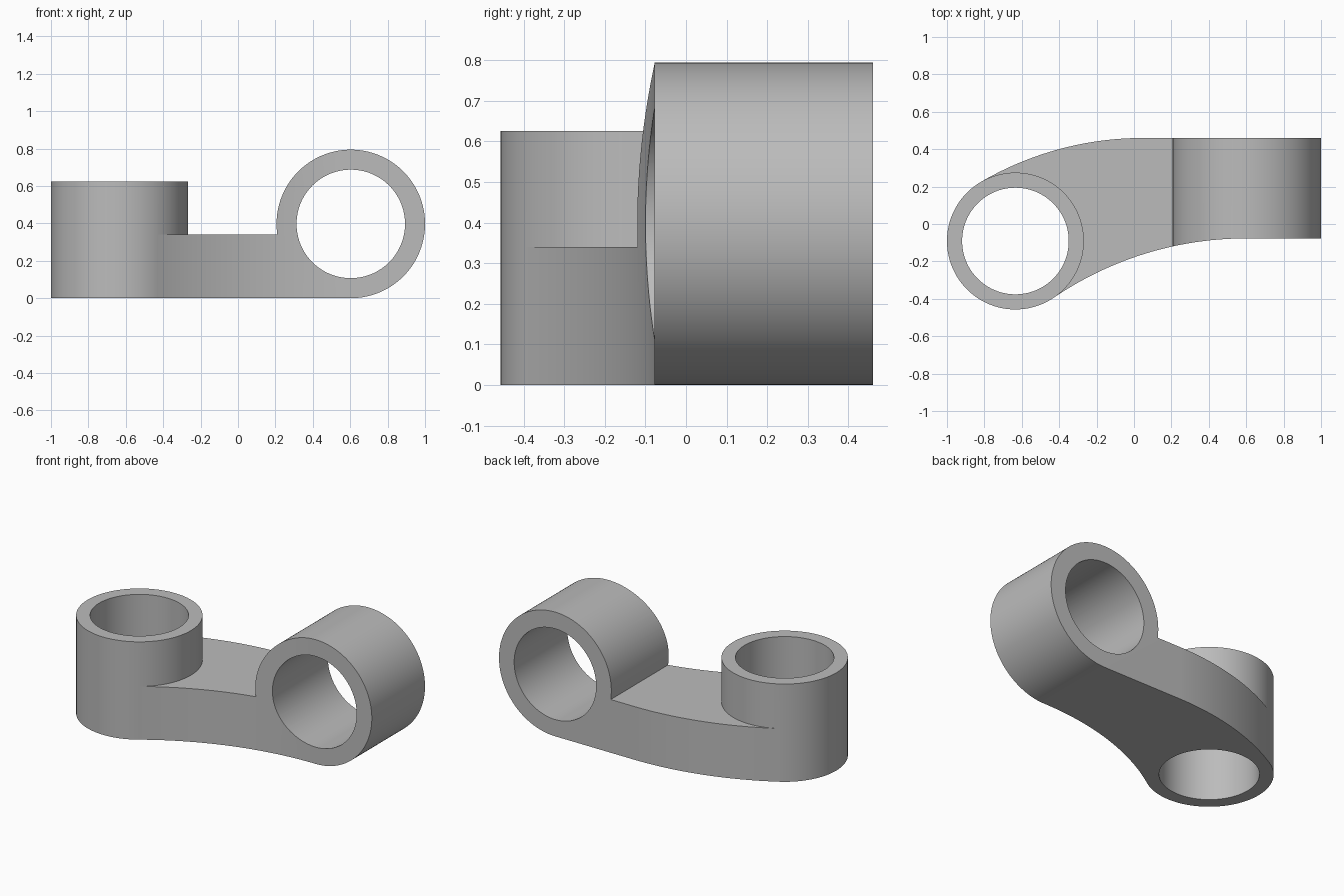
import bpy, bmesh
from math import sin, cos, pi, atan2, asin, hypot
from mathutils import Vector

cube = bpy.data.objects.get("Cube")
if cube:
    bpy.data.objects.remove(cube, do_unlink=True)

# Main dimensions
BOSS = Vector((-0.634, -0.091))      # upright ring centre (x, y)
BOSS_R, BOSS_HOLE, BOSS_TOP = 0.366, 0.285, 0.625
EYE = Vector((0.603, 0.397))         # lying ring centre (x, z)
EYE_R, EYE_HOLE = 0.397, 0.29
ARM_TOP = 0.34
BACK, FRONT = 0.46, -0.077           # ends of the lying ring in y

grey = bpy.data.materials.new("plain grey")
grey.use_nodes = True
grey.diffuse_color = (0.5, 0.5, 0.5, 1)
grey.node_tree.nodes["Principled BSDF"].inputs["Base Color"].default_value = (0.5, 0.5, 0.5, 1)


def arc(c, r, a0, a1, n):
    return [(c[0] + r * cos(a0 + (a1 - a0) * i / n),
             c[1] + r * sin(a0 + (a1 - a0) * i / n)) for i in range(n + 1)]


def circle(c, r):
    return arc(c, r, 0, 2 * pi, 128)[:-1]


def prism(name, outline, low, high, upright=True):
    """Extrude an outline along z (upright) or along y."""
    bm = bmesh.new()
    place = (lambda p, h: (p[0], p[1], h)) if upright else (lambda p, h: (p[0], h, p[1]))
    face = bm.faces.new([bm.verts.new(place(p, low)) for p in outline])
    new = bmesh.ops.extrude_face_region(bm, geom=[face])["geom"]
    shift = (0, 0, high - low) if upright else (0, high - low, 0)
    bmesh.ops.translate(bm, vec=shift, verts=[g for g in new if isinstance(g, bmesh.types.BMVert)])
    bmesh.ops.recalc_face_normals(bm, faces=bm.faces)
    mesh = bpy.data.meshes.new(name)
    bm.to_mesh(mesh)
    bm.free()
    mesh.materials.append(grey)
    obj = bpy.data.objects.new(name, mesh)
    bpy.context.collection.objects.link(obj)
    return obj


def combine(target, tool, operation):
    mod = target.modifiers.new(operation, "BOOLEAN")
    mod.operation, mod.solver, mod.object = operation, "EXACT", tool
    bpy.context.view_layer.objects.active = target
    bpy.ops.object.modifier_apply(modifier=mod.name)
    bpy.data.objects.remove(tool, do_unlink=True)


# Plan of the arm: two arcs tangent to the upright ring and to the straight ends
def tangent_arc(x, y, side):
    dx, dy = x - BOSS.x, y - BOSS.y
    r = (dx * dx + dy * dy - BOSS_R ** 2) / (2 * (dy + side * BOSS_R))
    c = Vector((x, y - r))
    to_boss = BOSS - c
    return arc(c, r, atan2(to_boss.y, to_boss.x), pi / 2, 40)


plan = tangent_arc(0.05, BACK, -1) + [(1.1, BACK), (1.1, FRONT)]
plan += tangent_arc(0.6, FRONT, 1)[::-1]
body = prism("bent_link", plan, -0.2, 1.0)

# Side profile: flat slab running into the round end
notch = asin((ARM_TOP - EYE.y) / EYE_R)
side = [(-1.2, ARM_TOP), (-1.2, 0)] + arc(EYE, EYE_R, -pi / 2, pi - notch, 120)
combine(body, prism("side_profile", side, -1, 1, False), "INTERSECT")

# Upright ring and both through holes
combine(body, prism("upright_ring", circle(BOSS, BOSS_R), 0, BOSS_TOP), "UNION")
combine(body, prism("upright_hole", circle(BOSS, BOSS_HOLE), -0.3, 1), "DIFFERENCE")
combine(body, prism("lying_hole", circle(EYE, EYE_HOLE), -1, 1, False), "DIFFERENCE")

bpy.ops.object.select_all(action="DESELECT")
body.select_set(True)
bpy.context.view_layer.objects.active = body
bpy.ops.object.shade_smooth_by_angle(angle=pi / 6)
